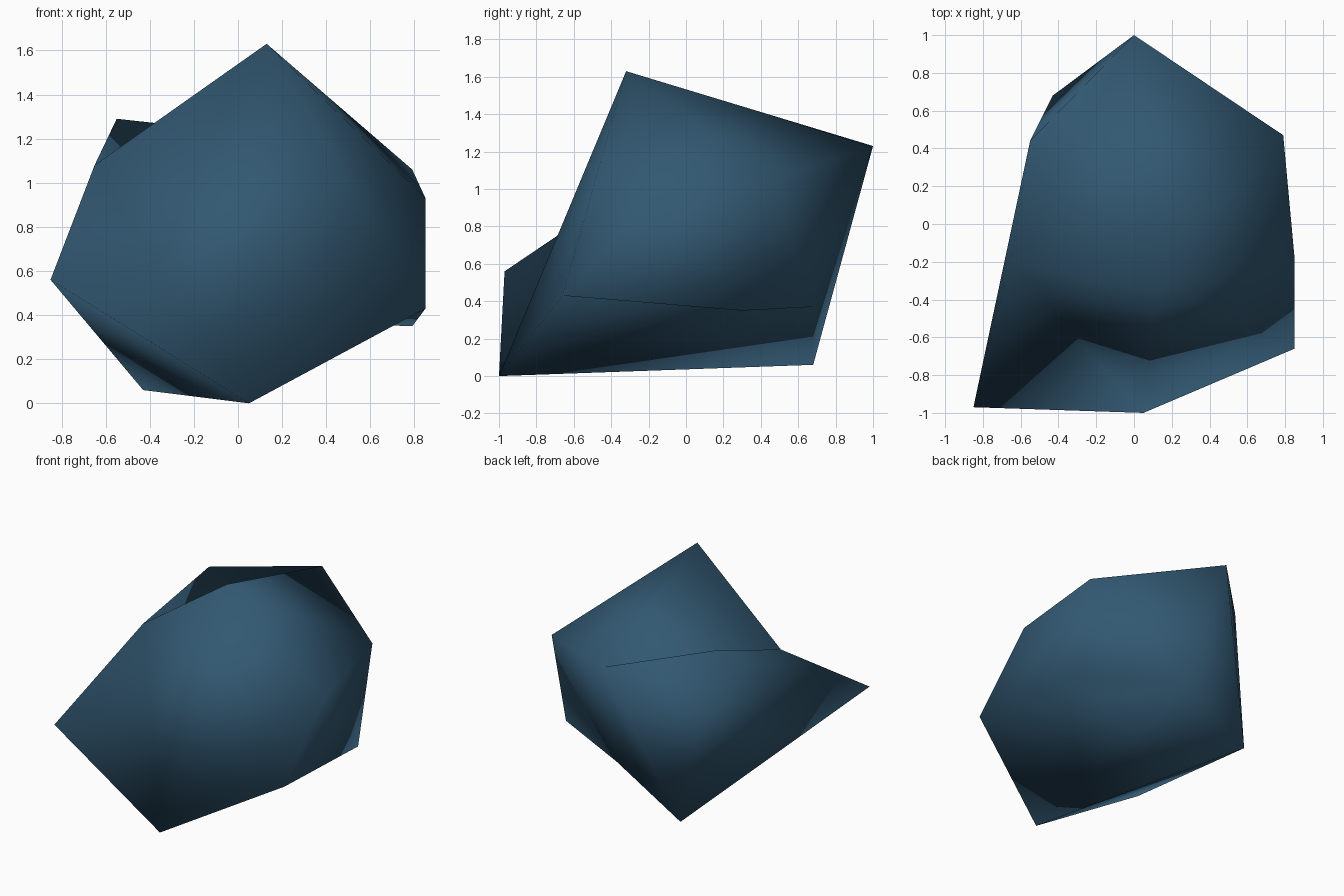
import bpy

if "Cube" in bpy.data.objects:
    bpy.data.objects.remove(bpy.data.objects["Cube"])

# Twelve corners of the boulder
P = {
    "A": (0.05, -1.00, 0.00), "B": (-0.85, -0.97, 0.56), "C": (-0.43, 0.68, 0.06),
    "D": (0.00, 1.00, 1.23), "E": (0.13, -0.32, 1.63), "F": (-0.55, 0.44, 1.29),
    "G": (0.79, 0.47, 1.06), "H": (0.85, -0.18, 0.93), "J": (-0.65, -0.20, 1.08),
    "K": (0.85, -0.66, 0.43), "L": (0.79, 0.30, 0.35), "X": (0.10, 0.68, 0.37),
}
# Facets: front, top, left, right, back, underside
facets = ("AEJ AJB AKE EKH EHG EGD EDJ JDF JFB BFC FDC "
          "HKL HLG GLX GXD XCD KXL AXK ACX ABC").split()

keys = list(P)
mesh = bpy.data.meshes.new("boulder")
mesh.from_pydata([P[k] for k in keys], [], [[keys.index(c) for c in f] for f in facets])
mesh.validate()
boulder = bpy.data.objects.new("boulder", mesh)
bpy.context.collection.objects.link(boulder)

# Consistent outward facing, smooth shading
bpy.context.view_layer.objects.active = boulder
boulder.select_set(True)
bpy.ops.object.mode_set(mode='EDIT')
bpy.ops.mesh.select_all(action='SELECT')
bpy.ops.mesh.normals_make_consistent(inside=False)
bpy.ops.object.mode_set(mode='OBJECT')
bpy.ops.object.shade_smooth()

# Slate blue stone
stone = bpy.data.materials.new("slate blue stone")
stone.diffuse_color = (0.032, 0.098, 0.168, 1.0)
stone.use_nodes = True
stone.node_tree.nodes["Principled BSDF"].inputs["Base Color"].default_value = stone.diffuse_color
mesh.materials.append(stone)
